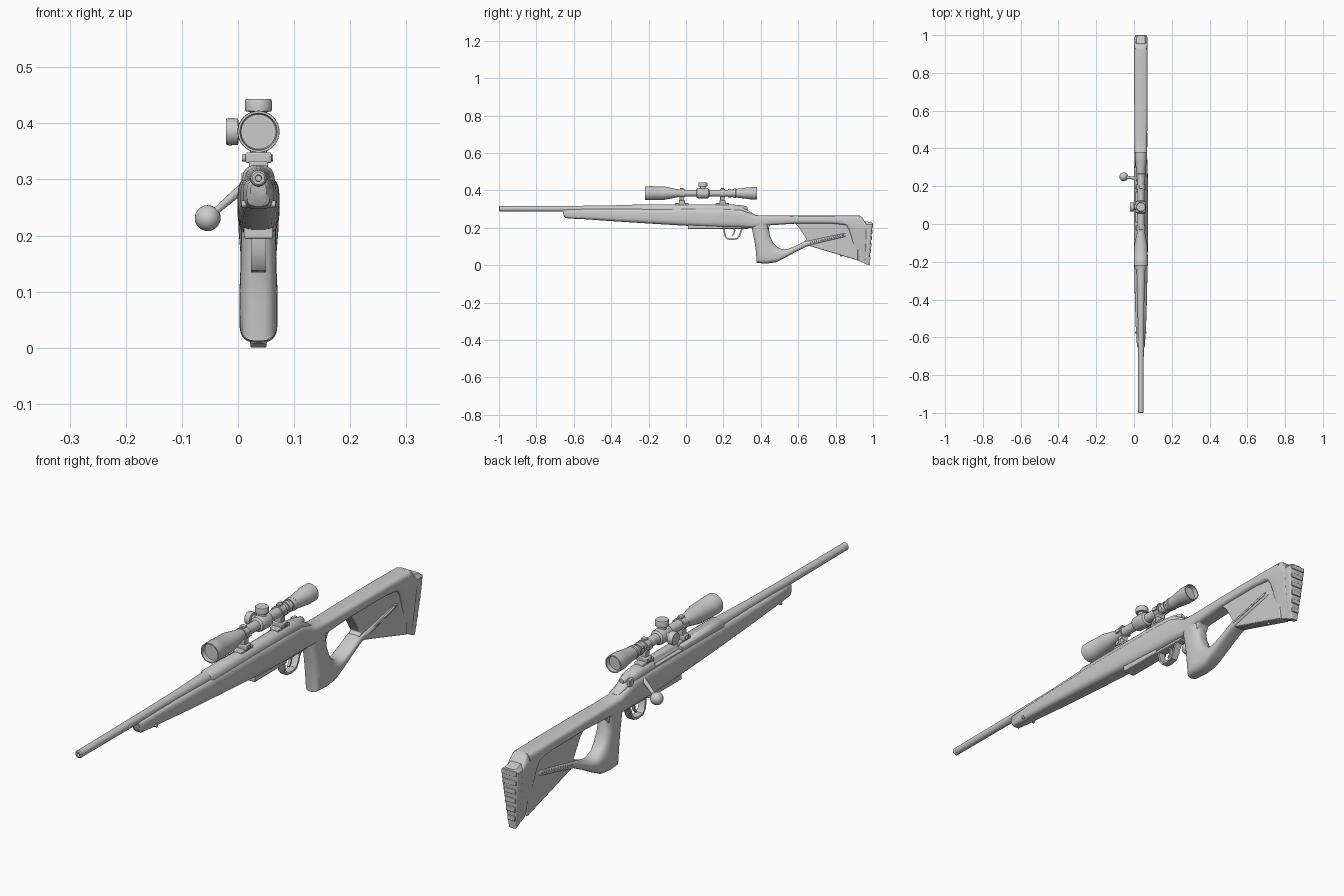
import bpy, bmesh, math
from mathutils import Vector

X = 0.0365  # centre plane of the long parts


def finish(name, bm, angle=35):
    bmesh.ops.recalc_face_normals(bm, faces=bm.faces)
    me = bpy.data.meshes.new(name)
    bm.to_mesh(me)
    bm.free()
    ob = bpy.data.objects.new(name, me)
    bpy.context.collection.objects.link(ob)
    bpy.ops.object.select_all(action='DESELECT')
    ob.select_set(True)
    bpy.context.view_layer.objects.active = ob
    bpy.ops.object.shade_smooth_by_angle(angle=math.radians(angle))
    return ob


def skin(name, rings, closed=False, angle=35):
    bm = bmesh.new()
    vs = [[bm.verts.new(p) for p in r] for r in rings]
    n = len(vs[0])
    pairs = list(zip(vs, vs[1:])) + ([(vs[-1], vs[0])] if closed else [])
    for a, b in pairs:
        for i in range(n):
            bm.faces.new((a[i], a[(i + 1) % n], b[(i + 1) % n], b[i]))
    if not closed:
        bm.faces.new(vs[0])
        bm.faces.new(vs[-1])
    return finish(name, bm, angle)


def loft(name, sections, power=3.5, seg=32, angle=35):
    """Sections: (y, z) of lower edge, (y, z) of upper edge, half width."""
    rings = []
    for ay, az, by, bz, hw in sections:
        ring = []
        for i in range(seg):
            t = 2 * math.pi * (i + 0.5) / seg
            c, s = math.cos(t), math.sin(t)
            u = math.copysign(abs(c) ** (2 / power), c)
            v = math.copysign(abs(s) ** (2 / power), s)
            ring.append((X + u * hw, (ay + by) / 2 + v * (by - ay) / 2,
                         (az + bz) / 2 + v * (bz - az) / 2))
        rings.append(ring)
    return skin(name, rings, angle=angle)


def lathe(name, origin, axis, prof, seg=32):
    """Profile of (distance along axis, radius) spun round the axis."""
    q = Vector(axis).to_track_quat('Z', 'Y')
    rings = [[Vector(origin) + q @ Vector((r * math.cos(2 * math.pi * i / seg),
              r * math.sin(2 * math.pi * i / seg), d)) for i in range(seg)] for d, r in prof]
    return skin(name, rings)


def prism(name, pts, hw, bevel=0.0, x=X):
    """Side outline (y, z) extruded across x."""
    bm = bmesh.new()
    a = [bm.verts.new((x - hw, y, z)) for y, z in pts]
    b = [bm.verts.new((x + hw, y, z)) for y, z in pts]
    n = len(pts)
    bm.faces.new(a)
    bm.faces.new(b)
    for i in range(n):
        bm.faces.new((a[i], a[(i + 1) % n], b[(i + 1) % n], b[i]))
    ob = finish(name, bm)
    if bevel:
        m = ob.modifiers.new('bevel', 'BEVEL')
        m.width, m.segments = bevel, 2
    return ob


def box(name, y0, y1, z0, z1, hw, bevel=0.002, x=X):
    return prism(name, [(y0, z0), (y1, z0), (y1, z1), (y0, z1)], hw, bevel, x)


def strip(name, pts, hw, thick):
    """Flat bent strip following a (y, z) path."""
    rings = []
    for i, p in enumerate(pts):
        d = Vector(pts[min(i + 1, len(pts) - 1)]) - Vector(pts[max(i - 1, 0)])
        nrm = Vector((-d.y, d.x)).normalized() * thick / 2
        p = Vector(p)
        a, b = p + nrm, p - nrm
        rings.append([(X - hw, *a), (X + hw, *a), (X + hw, *b), (X - hw, *b)])
    return skin(name, rings)


# Stock: fore-end, action bed and comb in one loft
loft('stock_body', [
    (-.655, .268, -.66, .293, .014), (-.645, .252, -.65, .298, .021),
    (-.58, .247, -.58, .30, .025), (-.555, .247, -.555, .301, .027),
    (-.40, .236, -.40, .303, .032), (-.2, .223, -.2, .305, .036),
    (0, .211, 0, .306, .0375), (.2, .202, .2, .306, .0375), (.29, .202, .29, .302, .036),
    (.33, .2, .33, .285, .034), (.37, .2, .37, .268, .033), (.44, .213, .44, .265, .033),
    (.58, .222, .58, .265, .035), (.78, .222, .78, .265, .036), (.925, .205, .925, .265, .036)], 3.5)

# Thumbhole grip that sweeps into the lower strut
loft('grip_and_strut', [
    (.345, .24, .46, .245, .032), (.352, .2, .441, .21, .031), (.366, .13, .448, .16, .032),
    (.374, .07, .465, .122, .034), (.378, .012, .485, .1, .034), (.43, .009, .502, .09, .034),
    (.48, .015, .522, .084, .033), (.53, .04, .548, .088, .032), (.58, .068, .59, .105, .031),
    (.645, .1, .635, .129, .030), (.75, .126, .745, .153, .029), (.85, .149, .845, .174, .028),
    (.862, .157, .86, .17, .022)], 3)
prism('strut_slot_inlay', [(.66, .116), (.84, .158), (.845, .165), (.835, .167), (.66, .125)], .031, .002)

# Recessed panel behind the thumbhole and fillet at the front of the hole
prism('stock_panel', [(.565, .24), (.92, .24), (.92, .025), (.655, .105), (.632, .128), (.645, .137),
                      (.605, .203)], .023, .004)
prism('hole_front_fillet', [(.43, .24), (.49, .24), (.465, .224), (.446, .21), (.438, .19)], .026, .004)

# Butt and recoil pad
loft('butt', [
    (.918, .026, .965, .006, .014), (.90, .09, .968, .09, .023), (.872, .19, .972, .19, .034),
    (.855, .215, .972, .215, .036), (.80, .238, .953, .238, .036), (.79, .255, .94, .258, .031),
    (.79, .263, .93, .265, .018)], 7)
loft('recoil_pad', [
    (.955, .008, .98, .0, .014), (.958, .06, .984, .06, .021), (.96, .13, .99, .13, .029),
    (.96, .19, .995, .19, .034), (.95, .218, .998, .218, .034), (.945, .238, .995, .228, .022)], 7)
for i in range(6):
    z = .03 + i * .035
    box(f'pad_rib_{i}', .97, .985 + z * .07, z, z + .018, .013 + z * .085, .002)

# Barrel with recessed crown
lathe('barrel', (X, 0, .302), (0, 1, 0), [
    (-.985, .005), (-1, .006), (-1, .011), (-.997, .014), (-.6, .0155), (-.42, .0175),
    (-.3, .021), (-.23, .023), (-.1, .023)])

# Receiver with ejection port
receiver = loft('receiver', [
    (-.245, .272, -.245, .322, .024), (-.235, .265, -.235, .326, .029),
    (.24, .265, .24, .326, .029), (.29, .265, .29, .32, .027), (.33, .262, .33, .295, .022),
    (.37, .26, .37, .269, .015)], 2.6)
cutter = box('port_cutter', .01, .17, .304, .34, .022, 0, x=.004)
cutter.hide_render = True
cutter.hide_viewport = False
cutter.display_type = 'WIRE'
cut = receiver.modifiers.new('port', 'BOOLEAN')
cut.operation, cut.object, cut.solver = 'DIFFERENCE', cutter, 'EXACT'

# Bolt with shroud, handle and ball
lathe('bolt_body', (X, 0, .302), (0, 1, 0), [(0, .015), (.2, .015), (.2, .02), (.29, .02), (.325, .013), (.33, .008)])
root, ball = Vector((.02, .24, .295)), Vector((-.054, .25, .231))
lathe('bolt_handle', root, ball - root, [(0, .009), (.03, .008), (.09, .006)], 16)
bm = bmesh.new()
bmesh.ops.create_uvsphere(bm, u_segments=24, v_segments=16, radius=.023)
bmesh.ops.translate(bm, verts=bm.verts, vec=ball)
finish('bolt_ball', bm)
box('safety_catch', .30, .325, .285, .312, .006, .002, x=.012)

# Magazine floor plate, trigger guard and trigger
box('floor_plate', .01, .2, .194, .22, .026, .003)
box('guard_plate', .19, .335, .195, .21, .018, .003)
strip('trigger_guard', [(.203, .205), (.205, .18), (.21, .155), (.222, .141), (.25, .138), (.274, .143),
                        (.287, .16), (.295, .185), (.31, .202)], .0135, .008)
strip('trigger', [(.255, .205), (.26, .185), (.256, .168), (.246, .156)], .005, .007)

# Sling studs
lathe('front_sling_stud', (X - .03, -.575, .256), (1, 0, 0), [(0, .006), (.06, .006)], 16)
lathe('rear_sling_stud', (X, .83, .058), (0, -.3, -1), [(-.01, .006), (.008, .006), (.012, .004)], 16)

# Scope tube with recessed lenses at both ends
lathe('scope', (X, 0, .385), (0, 1, 0), [
    (-.205, .002), (-.205, .031), (-.22, .033), (-.22, .037), (-.18, .0375), (-.178, .0365), (-.115, .0355),
    (-.03, .0185), (.055, .018), (.06, .026), (.067, .028), (.113, .028), (.12, .026), (.125, .018), (.225, .018),
    (.225, .022), (.24, .022), (.24, .019), (.25, .019), (.25, .023), (.265, .025), (.268, .023),
    (.335, .031), (.34, .0325), (.38, .0325), (.38, .028), (.365, .026), (.365, .002)], 40)
cap = [(.02, .015), (.035, .015), (.0365, .0235), (.053, .0245), (.058, .0225)]
lathe('top_turret', (X, .09, .385), (0, 0, 1), cap)
lathe('side_turret', (X, .09, .385), (-1, 0, 0), cap)
lathe('zoom_stud', (X, .2325, .385), (-1, 0, .6), [(.018, .005), (.029, .004)], 12)

# Scope rings, clamps and bases
for i, y in enumerate((-.022, .195)):
    lathe(f'ring_{i}', (X, y, .385), (0, 1, 0), [(-.013, .017), (-.013, .0235), (.013, .0235), (.013, .017)])
    box(f'ring_cap_{i}', y - .009, y + .009, .4, .414, .009)
    box(f'ring_post_{i}', y - .012, y + .012, .335, .366, .015)
    box(f'ring_foot_{i}', y - .016, y + .016, .329, .348, .023, .003)
    box(f'mount_base_{i}', y - .036, y + .036, .318, .333, .017, .003)
    for s in (-1, 1):
        box(f'ring_lug_{i}_{s}', y - .011, y + .011, .378, .392, .004, .001, x=X + s * .024)
    lathe(f'clamp_screw_{i}', (X, y, .338), (-1, 0, 0), [(-.026, .006), (.029, .006)], 12)
